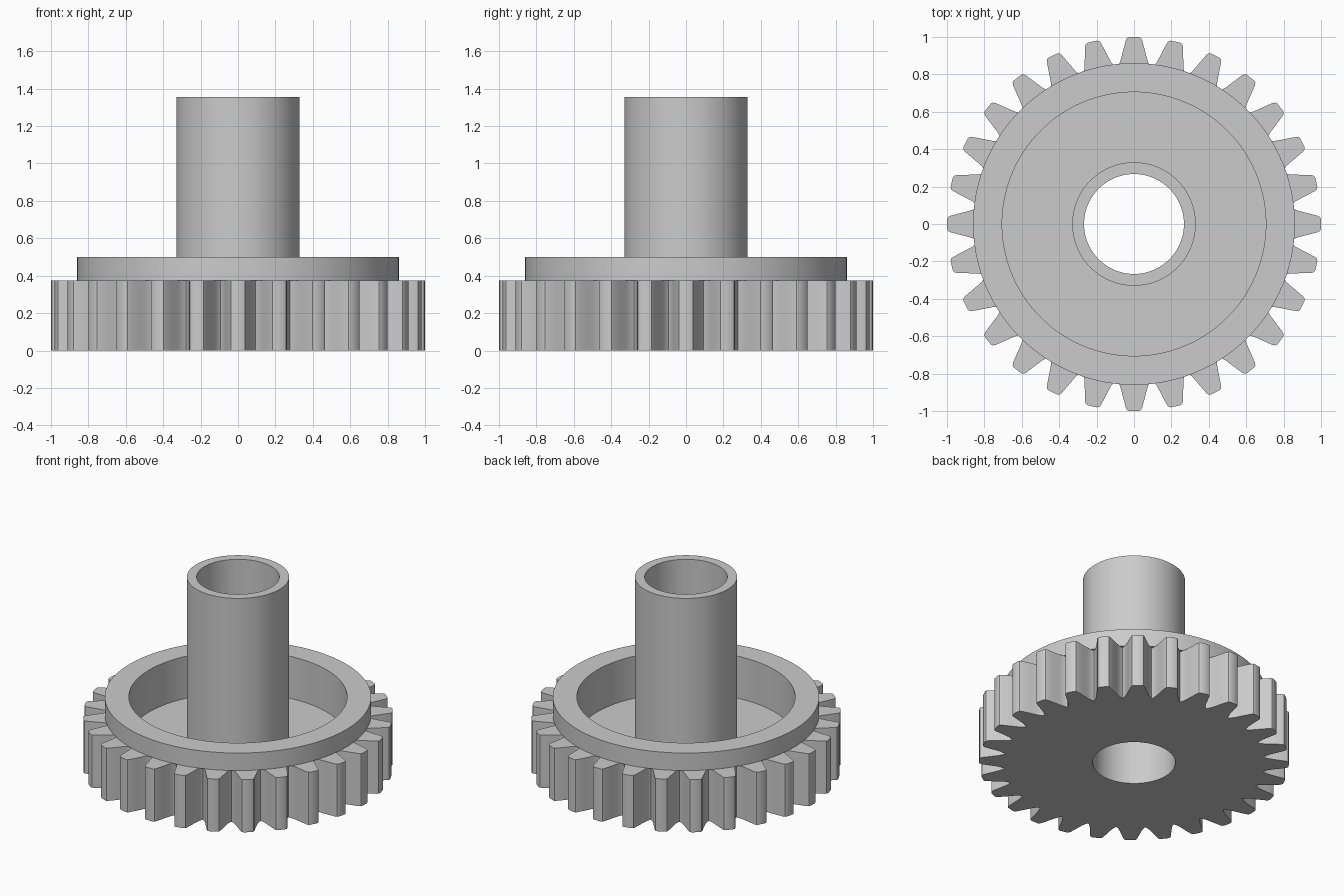
import bpy
import bmesh
import math

TEETH = 28
RIM_R, ROOT_R = 0.86, 0.838
HUB_R, BORE_R = 0.33, 0.267

cube = bpy.data.objects.get("Cube")
if cube:
    bpy.data.objects.remove(cube, do_unlink=True)

steel = bpy.data.materials.new("plain grey metal")
steel.use_nodes = True
grey = (0.6, 0.6, 0.6, 1.0)
steel.diffuse_color = grey
steel.node_tree.nodes["Principled BSDF"].inputs["Base Color"].default_value = grey

# Half a tooth: (radius, half width), from tip centre down to the root
half_tooth = [(1.0, 0.0), (1.0, 0.026), (0.995, 0.037), (0.982, 0.044),
              (0.93, 0.058), (0.885, 0.070), (0.87, 0.075), (RIM_R, 0.080),
              (0.847, 0.086)]
half = [(r, w / r) for r, w in half_tooth]
pitch = 2 * math.pi / TEETH
tooth = [(r, -a) for r, a in reversed(half[1:])] + half + [(ROOT_R, pitch / 2)]
# Full outline, one tooth centred on each axis
outline = [(r, math.pi / 2 + i * pitch + a) for i in range(TEETH) for r, a in tooth]


def ring_loft(name, rings):
    """Join closed rings into a solid; radius None follows the teeth."""
    bm = bmesh.new()
    loops = []
    for radius, z in rings:
        loops.append([bm.verts.new(((radius or r) * math.cos(a),
                                    (radius or r) * math.sin(a), z))
                      for r, a in outline])
    n = len(outline)
    for k, low in enumerate(loops):
        high = loops[(k + 1) % len(loops)]
        for i in range(n):
            j = (i + 1) % n
            bm.faces.new((low[i], low[j], high[j], high[i]))
    bmesh.ops.recalc_face_normals(bm, faces=bm.faces)
    mesh = bpy.data.meshes.new(name)
    bm.to_mesh(mesh)
    bm.free()
    mesh.materials.append(steel)
    obj = bpy.data.objects.new(name, mesh)
    bpy.context.collection.objects.link(obj)
    bpy.ops.object.select_all(action='DESELECT')
    obj.select_set(True)
    bpy.context.view_layer.objects.active = obj
    bpy.ops.object.shade_smooth_by_angle(angle=math.radians(30))
    return obj


# Toothed wheel with raised rim and recessed floor
ring_loft("toothed_wheel", [
    (HUB_R, 0.0), (None, 0.0), (None, 0.375), (RIM_R, 0.375),
    (RIM_R, 0.5), (0.705, 0.5), (0.705, 0.2), (HUB_R, 0.2)])

# Hollow hub tube running through the wheel
ring_loft("hub_tube", [
    (BORE_R, 0.0), (HUB_R, 0.0), (HUB_R, 1.355), (BORE_R, 1.355)])
